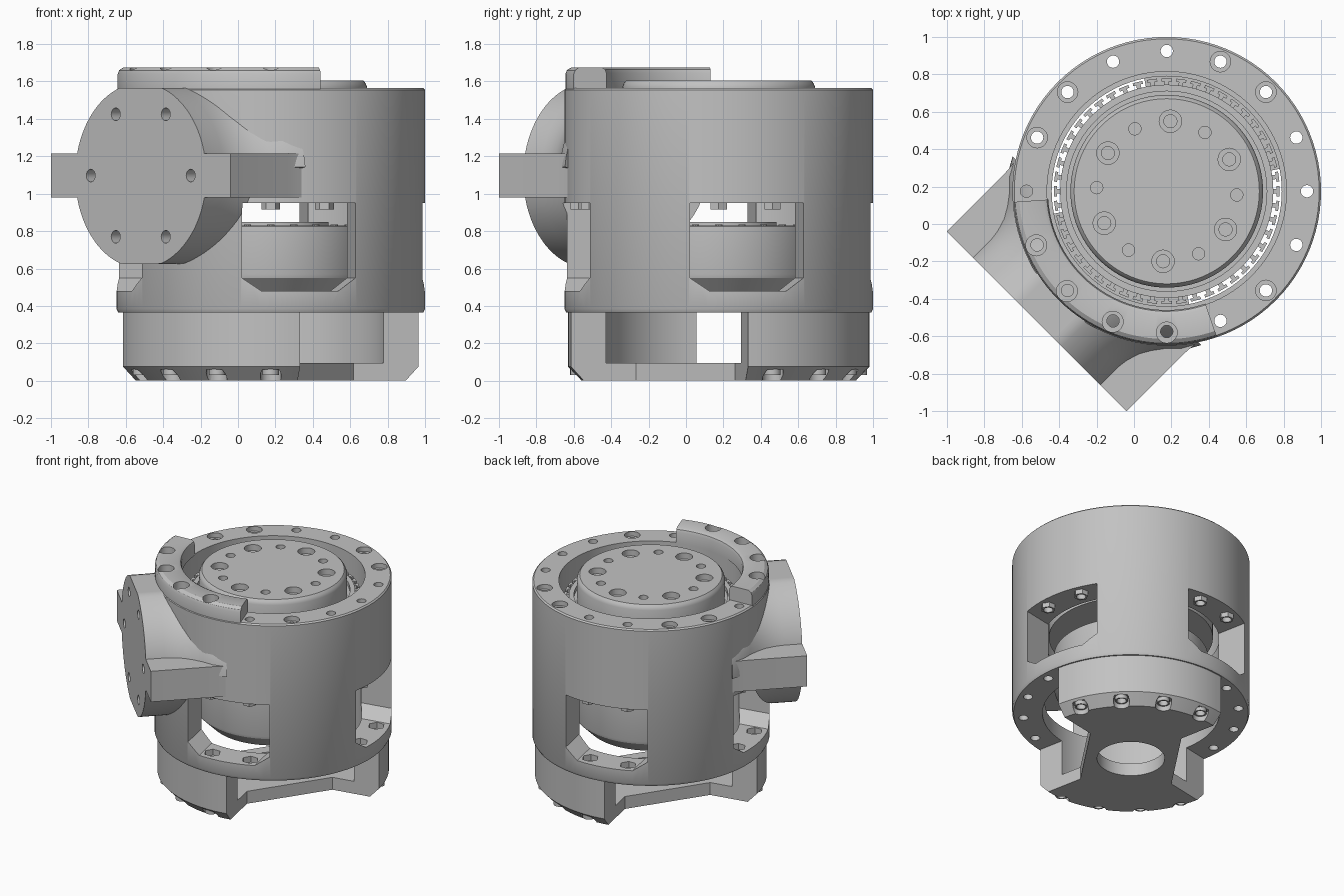
import bpy, bmesh, math
from mathutils import Matrix, Vector

if "Cube" in bpy.data.objects:
    bpy.data.objects.remove(bpy.data.objects["Cube"])

C = 0.175                      # housing axis offset in x and y
STEP = 22.5                    # bolt spacing in degrees
R = math.radians
metal = bpy.data.materials.new("plain grey metal")
metal.diffuse_color = (0.54, 0.54, 0.54, 1)
metal.use_nodes = True
metal.node_tree.nodes["Principled BSDF"].inputs["Base Color"].default_value = metal.diffuse_color
parts = []


def finish(name, bm, keep=True):
    bmesh.ops.recalc_face_normals(bm, faces=bm.faces)
    me = bpy.data.meshes.new(name)
    bm.to_mesh(me)
    bm.free()
    ob = bpy.data.objects.new(name, me)
    bpy.context.collection.objects.link(ob)
    if keep:
        me.materials.append(metal)
        parts.append(ob)
    else:
        ob.hide_render = True
    return ob


def lathe(name, prof, a0=0, a1=360, n=96):
    """Revolve a closed (radius, z) profile about the axis."""
    bm = bmesh.new()
    full = a1 - a0 >= 360
    rings = []
    for i in range(n if full else n + 1):
        a = R(a0 + (a1 - a0) * i / n)
        rings.append([bm.verts.new((r * math.cos(a), r * math.sin(a), z)) for r, z in prof])
    m = len(prof)
    for i in range(n):
        p, q = rings[i], rings[(i + 1) % len(rings)]
        for j in range(m):
            k = (j + 1) % m
            bm.faces.new((p[j], q[j], q[k], p[k]))
    if not full:
        bm.faces.new(rings[0])
        bm.faces.new(rings[-1])
    bmesh.ops.remove_doubles(bm, verts=bm.verts, dist=1e-5)
    return finish(name, bm)


def add_loft(bm, sections):
    """Skin a list of equal-length point loops and cap both ends."""
    rows = [[bm.verts.new(p) for p in s] for s in sections]
    bm.faces.new(rows[0])
    bm.faces.new(rows[-1])
    n = len(rows[0])
    for lo, hi in zip(rows, rows[1:]):
        for i in range(n):
            j = (i + 1) % n
            bm.faces.new((lo[i], lo[j], hi[j], hi[i]))


def add_prism(bm, pts, h0, h1, mat=Matrix()):
    add_loft(bm, [[mat @ Vector((x, y, h)) for x, y in pts] for h in (h0, h1)])


def circle(r, n=20, cx=0, cy=0):
    return [(cx + r * math.cos(2 * math.pi * i / n), cy + r * math.sin(2 * math.pi * i / n)) for i in range(n)]


def polar(r, a):
    return r * math.cos(R(a)), r * math.sin(R(a))


def side(a, z=0):
    """Frame on a side: local x tangent, y up, z outwards."""
    c, s = math.cos(R(a)), math.sin(R(a))
    return Matrix(((-s, 0, c, 0), (c, 0, s, 0), (0, 1, 0, z), (0, 0, 0, 1)))


def pins(name, angles, rad, r, z0, z1, n=20, keep=False):
    bm = bmesh.new()
    for a in angles:
        add_prism(bm, circle(r, n, *polar(rad, a)), z0, z1)
    return finish(name, bm, keep)


def window_set(name, depth):
    bm = bmesh.new()
    for k in range(4):
        add_prism(bm, [(-.31, .95), (.31, .95), (.31, .55), (.21, .48), (-.21, .48), (-.31, .55)],
                  0.4, depth, side(11.25 + 90 * k))
    return finish(name, bm, False)


def cut(ob, *cutters):
    for c in cutters:
        mod = ob.modifiers.new("cut", 'BOOLEAN')
        mod.operation, mod.solver, mod.object = 'DIFFERENCE', 'EXACT', c
        dg = bpy.context.evaluated_depsgraph_get()
        me = bpy.data.meshes.new_from_object(ob.evaluated_get(dg))
        ob.modifiers.clear()
        ob.data = me


# cutters shared by several parts
ring = [i * STEP for i in range(16)]
lobes = [a + k for k in (0, 180) for a in (22.5, 45, 67.5, 90)]
at_windows = [a + 90 * k for k in range(4) for a in (0, 22.5)]
drill = pins("bolt_drill", ring, 0.75, 0.033, -0.2, 2)

# housing shell with four windows
housing = lathe("housing", [(.615, .365), (.815, .365), (.825, .385), (.825, 1.555),
                            (.815, 1.565), (.64, 1.565), (.64, .97), (.615, .97)])
big = [67.5, 45, -45, 157.5, 135]
cut(housing, window_set("window_cutter", 1.0), drill,
    pins("top_counterbores", big, .75, .055, 1.53, 1.6),
    pins("nut_pockets", at_windows, .735, .058, .435, .52, 6))
nuts = pins("window_nuts", at_windows, .75, .05, .915, .955, 6, True)
cut(nuts, drill)

# raised arc on the top rim
arc = lathe("raised_arc", [(.635, 1.56), (.82, 1.56), (.82, 1.64), (.812, 1.66), (.79, 1.675),
                           (.66, 1.675), (.642, 1.665), (.635, 1.645)], 184, 289, 40)
cut(arc, drill, pins("arc_counterbores", [202.5, 225, 247.5, 270], .755, .056, 1.615, 1.7))

# base: two curved walls on a plate that is notched on both sides
base = lathe("base", [(.235, 0), (.735, 0), (.805, .075), (.805, .365),
                      (.615, .365), (.615, .095), (.235, .095)])
bm = bmesh.new()
for a in (-33.75, 146.25):
    add_prism(bm, [polar(.45, a - 45), polar(1.4, a - 45), polar(1.4, a + 45), polar(.45, a + 45)], -.2, .6)
cut(base, finish("notch_cutter", bm, False), drill, pins("base_pockets", lobes, .755, .056, -.1, .06))
heads = pins("base_bolt_heads", lobes, .75, .044, .032, .07, 20, True)
cut(heads, drill)

# lower motor barrel seen through the windows
lathe("motor_barrel", [(0, .46), (.44, .46), (.53, .55), (.535, .57), (.535, .825),
                       (.53, .83), (.31, .83), (.31, .85), (0, .85)])
pins("barrel_bolts", [i * 15 for i in range(24)], .48, .02, .82, .836, 10, True)

# upper rotor with bolt pattern
rotor = lathe("rotor", [(0, .97), (.57, .97), (.57, 1.45), (.535, 1.45), (.535, 1.42), (.515, 1.42),
                        (.515, 1.57), (.508, 1.59), (.495, 1.605), (0, 1.605)])
six = [27 + 60 * k for k in range(6)]
cut(rotor, pins("rotor_counterbores", six, .375, .06, 1.56, 1.65),
    pins("rotor_holes", six, .375, .035, 1.45, 1.65),
    pins("rotor_small_holes", [a + 30 for a in six], .375, .033, 1.5, 1.65))

# castellated ring between rotor and housing
bm = bmesh.new()
for i in range(48):
    a = 7.5 * i
    for r0, r1, w in ((.565, .59, .012), (.588, .604, .027)):
        add_prism(bm, [(-w, r0), (w, r0), (w, r1), (-w, r1)], 1.40, 1.44, Matrix.Rotation(R(a), 4, 'Z'))
finish("rotor_teeth", bm)

# side mounting flange facing the front left corner, flaring softly into the housing
bore = pins("bore_cutter", [0], 0, .70, -.5, 2.5, 96)
Z = 1.097
frame = side(225, Z)


def flange_section(d, flare):
    pts = []
    for i in range(96):
        t = 2 * math.pi * i / 96
        up = 1 if math.sin(t) > 0 else 0.25
        r = .495 + flare * (math.cos(t) ** 2) * up
        y = max(-.472, min(.468, r * math.sin(t)))
        pts.append(frame @ Vector((r * math.cos(t), y, d)))
    return pts


bm = bmesh.new()
add_loft(bm, [flange_section(d, f) for d, f in ((.45, .22), (.54, .17), (.60, .11), (.66, .065),
                                               (.72, .03), (.79, .008), (.85, 0), (.983, 0))])
flange = finish("side_flange", bm)
cut(flange, bore, window_set("inner_window_cutter", .80))
bm = bmesh.new()
for k in range(6):
    add_prism(bm, circle(.034, 20, *polar(.378, 60 * k)), .9, 1.1, frame)
face_drill = finish("flange_drill", bm, False)
cut(flange, face_drill)

# horizontal wings of the flange
bm = bmesh.new()
half = [(.983, .68), (.54, .68), (.48, .685), (.43, .69)]
add_prism(bm, half + [(d, -v) for d, v in reversed(half)], .98, 1.215, Matrix.Rotation(R(225), 4, 'Z'))
wings = finish("flange_wings", bm)
cut(wings, bore, face_drill)

# remove helpers, place on the axis, shade smooth with sharp edges
for ob in list(bpy.context.collection.objects):
    if ob not in parts:
        bpy.data.objects.remove(ob)
bpy.ops.object.select_all(action='DESELECT')
for ob in parts:
    ob.location = (C, C, 0)
    ob.select_set(True)
bpy.context.view_layer.objects.active = parts[0]
bpy.ops.object.shade_smooth_by_angle(angle=R(30))
